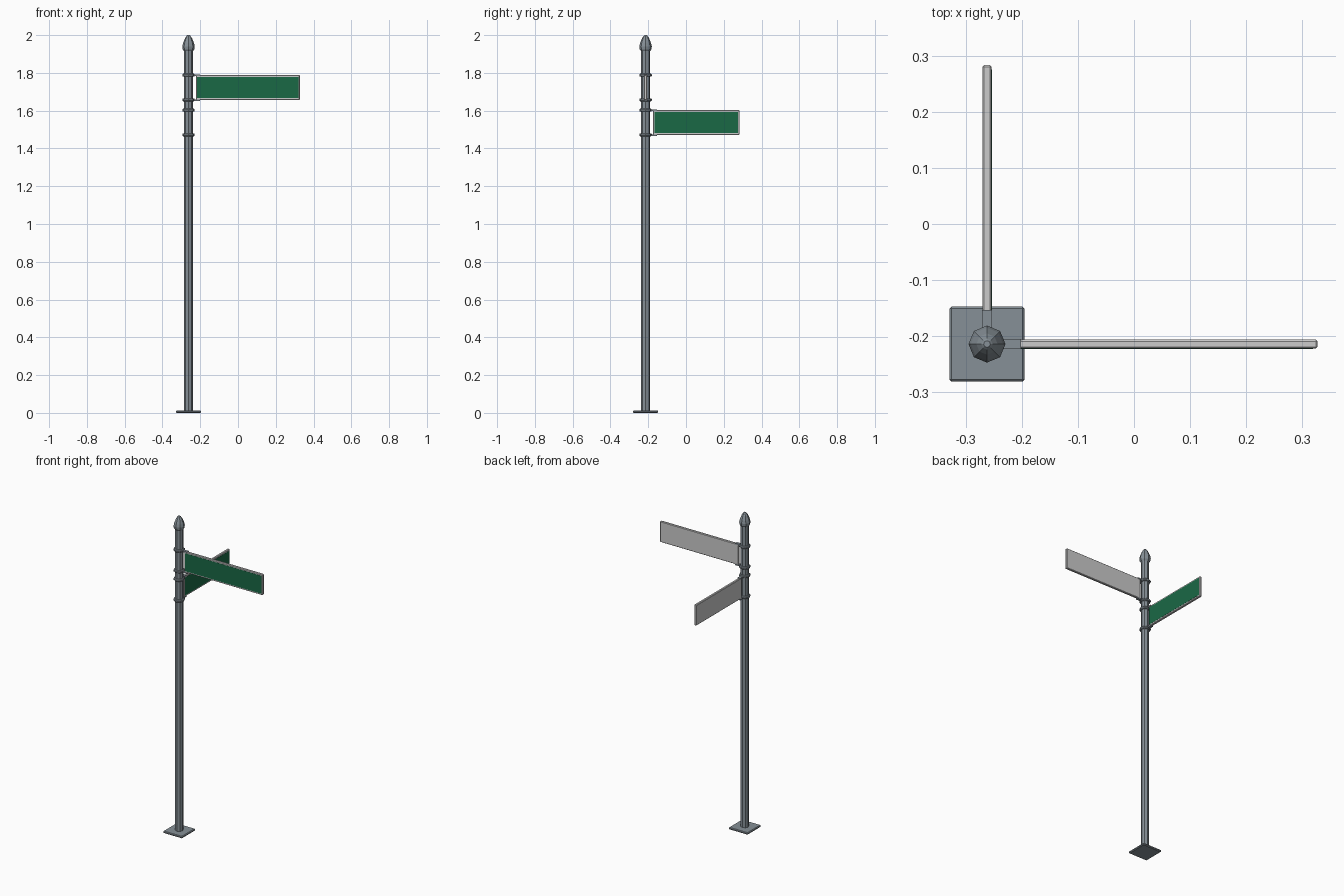
import bpy, bmesh, math
from mathutils import Matrix, Vector

if "Cube" in bpy.data.objects:
    bpy.data.objects.remove(bpy.data.objects["Cube"])

PX, PY = -0.262, -0.214   # pole axis
SIDES = 8


def material(name, rgb):
    m = bpy.data.materials.new(name)
    m.diffuse_color = (*rgb, 1)
    m.use_nodes = True
    m.node_tree.nodes["Principled BSDF"].inputs["Base Color"].default_value = m.diffuse_color
    return m


steel = material("steel", (0.24, 0.28, 0.31))
trim = material("sign_trim", (0.60, 0.60, 0.59))
green = material("sign_green", (0.01, 0.14, 0.06))


def finish(name, bm, mat, matrix=Matrix()):
    bmesh.ops.recalc_face_normals(bm, faces=bm.faces)
    me = bpy.data.meshes.new(name)
    bm.to_mesh(me)
    bm.free()
    me.materials.append(mat)
    ob = bpy.data.objects.new(name, me)
    ob.matrix_world = matrix
    bpy.context.collection.objects.link(ob)
    return ob


def lathe(name, profile, mat):
    """Faceted solid turned around the pole axis from (radius, z) points."""
    bm = bmesh.new()
    rings = []
    for r, z in profile:
        rings.append([bm.verts.new((r * math.cos(i * math.tau / SIDES),
                                    r * math.sin(i * math.tau / SIDES), z))
                      for i in range(SIDES)])
    for a, b in zip(rings, rings[1:]):
        for i in range(SIDES):
            j = (i + 1) % SIDES
            bm.faces.new((a[i], a[j], b[j], b[i]))
    bm.faces.new(rings[0][::-1])
    bm.faces.new(rings[-1])
    return finish(name, bm, mat, Matrix.Translation((PX, PY, 0)))


def box(name, lo, hi, mat, bevel=0.0, matrix=Matrix()):
    lo, hi = Vector(lo), Vector(hi)
    bm = bmesh.new()
    bmesh.ops.create_cube(bm, size=1)
    bmesh.ops.scale(bm, vec=hi - lo, verts=bm.verts)
    bmesh.ops.translate(bm, vec=(lo + hi) / 2, verts=bm.verts)
    if bevel:
        bmesh.ops.bevel(bm, geom=bm.edges[:], offset=bevel, segments=1,
                        profile=0.5, affect='EDGES')
    return finish(name, bm, mat, matrix)


# Base plate, pole and pointed cap
box("base_plate", (PX - 0.067, PY - 0.067, 0), (PX + 0.067, PY + 0.067, 0.013),
    steel, 0.004)
lathe("pole", [(0.024, 0.008), (0.024, 1.93)], steel)
lathe("cap", [(0.024, 1.915), (0.031, 1.925), (0.033, 1.94), (0.029, 1.958),
              (0.019, 1.983), (0.010, 1.996), (0.006, 2.0)], steel)


def sign(name, z0, z1, length, matrix, flip):
    """Blade reaching along local +x; its green face is on local y = -flip."""
    box(name + "_blade", (0.040, -0.008, z0), (length, 0.008, z1), trim, 0.003, matrix)
    ys = sorted((-0.009 * flip, -0.004 * flip))
    box(name + "_face", (0.046, ys[0], z0 + 0.009), (length - 0.008, ys[1], z1 - 0.009),
        green, 0, matrix)
    for label, z in (("lower", z0), ("upper", z1)):
        lathe(f"{name}_{label}_collar", [(0.029, z - 0.008), (0.033, z - 0.004),
                                         (0.033, z + 0.004), (0.029, z + 0.008)], steel)
        box(f"{name}_{label}_bracket", (0.020, -0.009, z - 0.005),
            (0.061, 0.009, z + 0.003), steel, 0, matrix)


# Two signs at right angles
at_pole = Matrix.Translation((PX, PY, 0))
sign("front_sign", 1.657, 1.788, 0.589, at_pole, 1)
sign("side_sign", 1.472, 1.603, 0.497, at_pole @ Matrix.Rotation(math.pi / 2, 4, 'Z'), 1)
